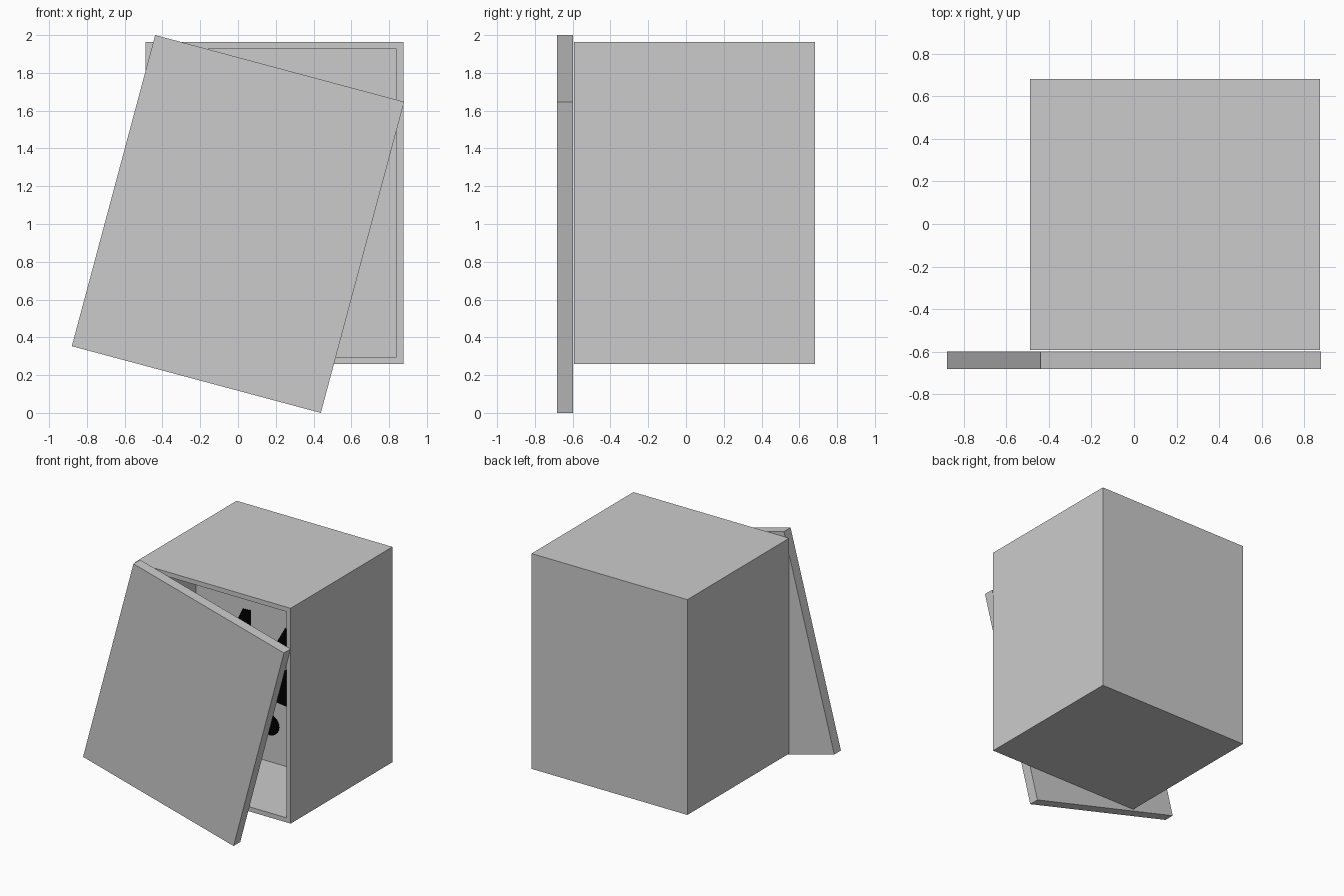
import bpy, bmesh, math
from mathutils import Matrix, Vector

if "Cube" in bpy.data.objects:
    bpy.data.objects.remove(bpy.data.objects["Cube"])

dark = bpy.data.materials.new("dark_mark")
dark.diffuse_color = (0, 0, 0, 1)
dark.use_nodes = True
dark.node_tree.nodes["Principled BSDF"].inputs["Base Color"].default_value = dark.diffuse_color


def finish(name, bm, mat=None):
    bmesh.ops.recalc_face_normals(bm, faces=bm.faces)
    me = bpy.data.meshes.new(name)
    bm.to_mesh(me)
    bm.free()
    ob = bpy.data.objects.new(name, me)
    bpy.context.collection.objects.link(ob)
    if mat:
        me.materials.append(mat)
    return ob


def box_mesh(size):
    bm = bmesh.new()
    bmesh.ops.create_cube(bm, size=1, matrix=Matrix.Diagonal((*size, 1)))
    return bm


def wall_plate(name, pts, y=0.12, t=0.004):
    """Thin dark plate standing on the inner back wall, outline given in x, z."""
    bm = bmesh.new()
    face = bm.faces.new([bm.verts.new((x, y, z)) for x, z in pts])
    ext = bmesh.ops.extrude_face_region(bm, geom=[face])["geom"]
    bmesh.ops.translate(bm, vec=(0, -t, 0),
                        verts=[v for v in ext if isinstance(v, bmesh.types.BMVert)])
    return finish(name, bm, dark)


W, H = 1.365, 1.705
FRONT, BACK, INNER_BACK, RIM = -0.592, 0.682, 0.12, 0.052

# cabinet: box with the front face inset and pushed in to form the compartment
bm = box_mesh((W, BACK - FRONT, H))
bmesh.ops.translate(bm, vec=(0.193, (BACK + FRONT) / 2, 1.112), verts=bm.verts)
front = min(bm.faces, key=lambda f: f.calc_center_median().y)
bmesh.ops.inset_region(bm, faces=[front], thickness=RIM)
ext = bmesh.ops.extrude_discrete_faces(bm, faces=[front])["faces"][0]
bmesh.ops.translate(bm, vec=(0, INNER_BACK - FRONT, 0), verts=ext.verts)
finish("cabinet", bm)

# door: loose panel tilted in front of the opening
door = finish("door", box_mesh((W, 0.083, H)))
door.location = (0, -0.6405, 1.0)
door.rotation_euler = (0, math.radians(15), 0)

# dark marks on the back wall
wall_plate("left_mark", [(-.11, 1.22), (-.11, 1.30), (-.04, 1.446), (.032, 1.45), (.032, 1.22)])
wall_plate("right_mark", [(.25, 1.20), (.268, 1.28), (.33, 1.39), (.40, 1.39), (.40, 1.20)])
wall_plate("lower_mark", [(.13, .80), (.13, 1.0), (.25, 1.0), (.36, 1.08), (.36, .77)])
wall_plate("round_mark", [(.195 + .083 * math.cos(i * math.pi / 8),
                           .59 + .083 * math.sin(i * math.pi / 8)) for i in range(16)])
